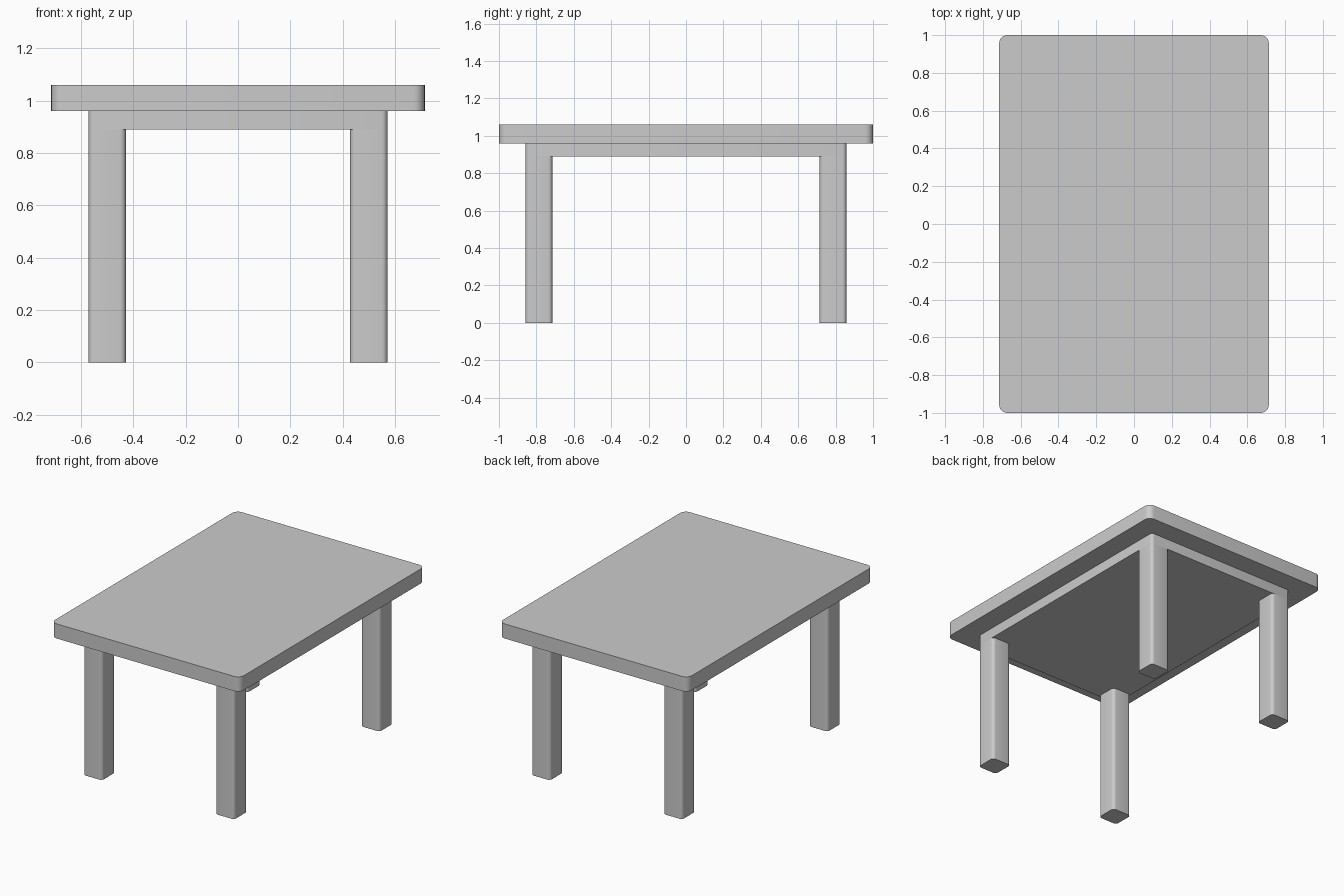
import bpy, bmesh

if "Cube" in bpy.data.objects:
    bpy.data.objects.remove(bpy.data.objects["Cube"])


def rounded_block(name, cx, cy, sx, sy, z0, z1, radius, segments=5):
    """Box with rounded vertical edges and sharp top and bottom rims."""
    bm = bmesh.new()
    bmesh.ops.create_cube(bm, size=1)
    for v in bm.verts:
        v.co = (v.co.x * sx, v.co.y * sy, z0 if v.co.z < 0 else z1)
    upright = [e for e in bm.edges if abs(e.verts[0].co.z - e.verts[1].co.z) > 1e-4]
    bmesh.ops.bevel(bm, geom=upright, offset=radius, offset_type='OFFSET',
                    segments=segments, profile=0.5, affect='EDGES')
    mesh = bpy.data.meshes.new(name)
    bm.to_mesh(mesh)
    bm.free()
    obj = bpy.data.objects.new(name, mesh)
    obj.location = (cx, cy, 0)
    bpy.context.collection.objects.link(obj)
    bpy.ops.object.select_all(action='DESELECT')
    obj.select_set(True)
    bpy.context.view_layer.objects.active = obj
    bpy.ops.object.shade_smooth_by_angle()
    return obj


LEG = 0.143
LEG_X, LEG_Y = 0.5, 0.786
APRON_Z, TOP_Z, HEIGHT = 0.889, 0.96, 1.06
LEG_RADIUS = 0.022

# Table top
rounded_block("table_top", 0, 0, 1.428, 2.0, TOP_Z, HEIGHT, 0.043, 6)

# Solid apron under the top, flush with the outer leg faces
rounded_block("apron", 0, 0, 2 * LEG_X + LEG, 2 * LEG_Y + LEG,
              APRON_Z, TOP_Z, LEG_RADIUS)

# Four legs
for side, sx in (("left", -1), ("right", 1)):
    for end, sy in (("front", -1), ("back", 1)):
        rounded_block(f"{end}_{side}_leg", sx * LEG_X, sy * LEG_Y,
                      LEG, LEG, 0, APRON_Z, LEG_RADIUS)
